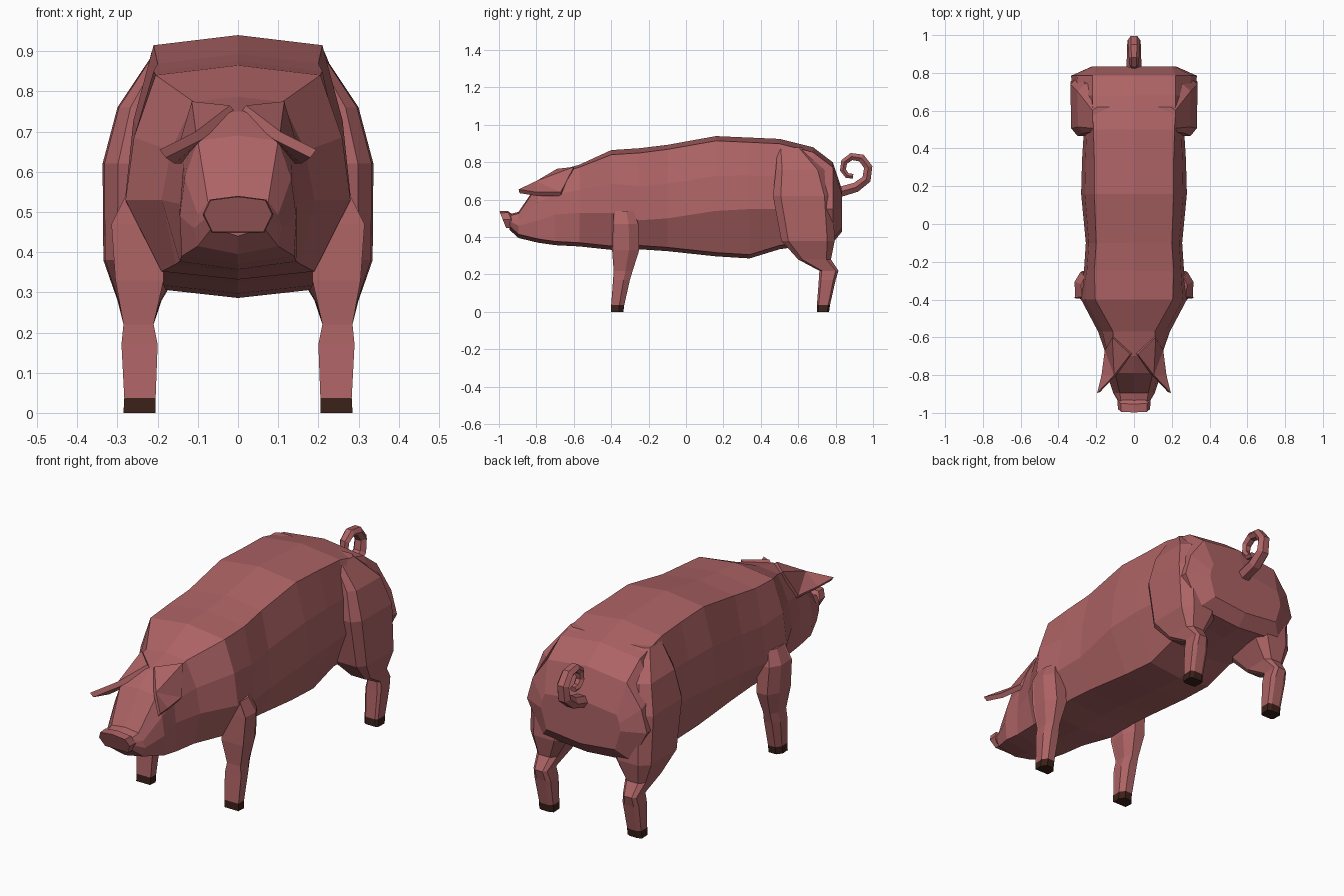
import bpy, bmesh, math
from mathutils import Vector

if "Cube" in bpy.data.objects:
    bpy.data.objects.remove(bpy.data.objects["Cube"])


def material(name, rgb):
    m = bpy.data.materials.new(name)
    m.diffuse_color = (*rgb, 1)
    m.use_nodes = True
    m.node_tree.nodes["Principled BSDF"].inputs["Base Color"].default_value = m.diffuse_color
    return m


SKIN = material("skin", (0.42, 0.125, 0.13))
HORN = material("hoof", (0.045, 0.015, 0.01))


def finish(name, bm, mat):
    bmesh.ops.recalc_face_normals(bm, faces=bm.faces)
    me = bpy.data.meshes.new(name)
    bm.to_mesh(me)
    bm.free()
    me.materials.append(mat)
    ob = bpy.data.objects.new(name, me)
    bpy.context.collection.objects.link(ob)


def loft(name, rings, mat):
    """Skin equal-length rings of points and cap both ends."""
    bm = bmesh.new()
    vs = [[bm.verts.new(p) for p in r] for r in rings]
    n = len(vs[0])
    for a, b in zip(vs, vs[1:]):
        for i in range(n):
            j = (i + 1) % n
            bm.faces.new((a[i], a[j], b[j], b[i]))
    bm.faces.new(vs[0])
    bm.faces.new(vs[-1])
    finish(name, bm, mat)


def body_ring(y, top, ridge, side, side_z, belly, bottom):
    """Ten-sided section; ridge, upper side and belly heights follow by rule."""
    ridge_z = top - .12 * ridge
    mid = (ridge + .72 * (side - ridge), (ridge_z + side_z) / 2)
    half = [(ridge, ridge_z), mid, (side, side_z), (belly, bottom + .02)]
    pts = [(0, top)] + half + [(0, bottom)] + [(-x, z) for x, z in reversed(half)]
    return [(x, y, z) for x, z in pts]


# Body and head: y, top z, ridge x, side x, side z, belly x, bottom z
body = [
    (-.945, .522, .068, .08, .485, .065, .44),
    (-.895, .535, .075, .11, .46, .10, .395),
    (-.79, .69, .10, .145, .49, .14, .37),
    (-.70, .75, .11, .145, .52, .145, .357),
    (-.57, .787, .11, .19, .53, .155, .35),
    (-.40, .865, .205, .28, .53, .19, .332),
    (-.25, .875, .21, .265, .49, .19, .335),
    (-.10, .893, .20, .255, .50, .19, .325),
    (.16, .94, .21, .28, .54, .185, .297),
    (.34, .932, .21, .275, .55, .18, .286),
    (.50, .925, .215, .265, .55, .18, .335),
    (.68, .88, .22, .325, .55, .22, .36),
    (.785, .80, .22, .333, .55, .25, .37),
    (.835, .65, .20, .22, .55, .19, .43),
]
loft("body", [body_ring(*r) for r in body], SKIN)

# Snout with a tilted flat disc
snout = []
for y, w, h in [(-.92, .072, .03), (-.935, .088, .046), (-.98, .085, .044)]:
    pts = [(0, h), (w * .8, h * .8), (w, 0), (w * .75, -h),
           (-w * .75, -h), (-w, 0), (-w * .8, h * .8)]
    snout.append([(x, y - z * .4, .494 + z) for x, z in pts])
loft("snout", snout, SKIN)


def leg_ring(side, kind, z, x0, x1, y0, y1):
    """Front legs taper at the back only, hind legs are chamfered all round."""
    w, d = x1 - x0, y1 - y0
    if kind == "front":
        half = [(.5, 0), (.47, .06), (.5, .62), (.25, 1)]
    else:
        half = [(.33, 0), (.48, .13), (.5, .86), (.28, 1)]
    pts = half + [(-u, v) for u, v in reversed(half)]
    return [(side * ((x0 + x1) / 2 + u * w), y0 + v * d, z) for u, v in pts]


# Leg sections: z, inner x, outer x, front y, back y; lower leg is shared
lower = [(0, .205, .285, -.40, -.335), (.037, .205, .283, -.40, -.33),
         (.17, .20, .29, -.39, -.30), (.22, .21, .285, -.387, -.285)]
shoulder = [(.33, .185, .305, -.395, -.25), (.47, .19, .315, -.39, -.255),
            (.54, .20, .28, -.385, -.28)]
haunch = [(.28, .19, .30, .60, .775), (.38, .13, .335, .51, .795),
          (.62, .11, .337, .465, .785), (.76, .11, .30, .48, .74),
          (.88, .10, .22, .49, .62)]
ear = [(.115, -.60, .775), (.02, -.69, .765), (.105, -.80, .70),
       (.195, -.895, .655), (.172, -.80, .64), (.155, -.67, .64)]

for side, label in ((1, "left"), (-1, "right")):
    for kind, upper, dy in (("front", shoulder, 0), ("hind", haunch, 1.1)):
        secs = [(z, a, b, c + dy, d + dy) for z, a, b, c, d in lower] + upper
        rings = [leg_ring(side, kind, *s) for s in secs]
        loft(f"{kind}_hoof_{label}", rings[:2], HORN)
        loft(f"{kind}_leg_{label}", rings[1:], SKIN)

    # Drooping ear: folded outline, thickened inward
    outer = [Vector((side * x, y, z)) for x, y, z in ear]
    inner = [p + Vector((-side * .015, .005, -.02)) for p in outer]
    bm = bmesh.new()
    ov, iv = [[bm.verts.new(p) for p in r] for r in (outer, inner)]
    for v in (ov, iv):
        for q in ((0, 1, 2), (0, 2, 5), (2, 4, 5), (2, 3, 4)):
            bm.faces.new([v[i] for i in q])
    for i in range(6):
        j = (i + 1) % 6
        bm.faces.new((ov[i], ov[j], iv[j], iv[i]))
    finish(f"ear_{label}", bm, SKIN)

# Curled tail: six-sided tapering tube along a spiral in the yz plane
path = [Vector((0, .80, .635))]
for i in range(9):
    a, r = math.radians(-80 + 44 * i), .098 - .0075 * i
    path.append(Vector((0, .892 + r * math.cos(a), .763 + r * math.sin(a))))
rings = []
for i, p in enumerate(path):
    t = (path[min(i + 1, 9)] - path[max(i - 1, 0)]).normalized()
    n, r = Vector((0, -t.z, t.y)), .04 - .0024 * i
    rings.append([p + Vector((r * math.cos(k * math.pi / 3), 0, 0))
                  + n * (.8 * r * math.sin(k * math.pi / 3)) for k in range(6)])
loft("tail", rings, SKIN)
